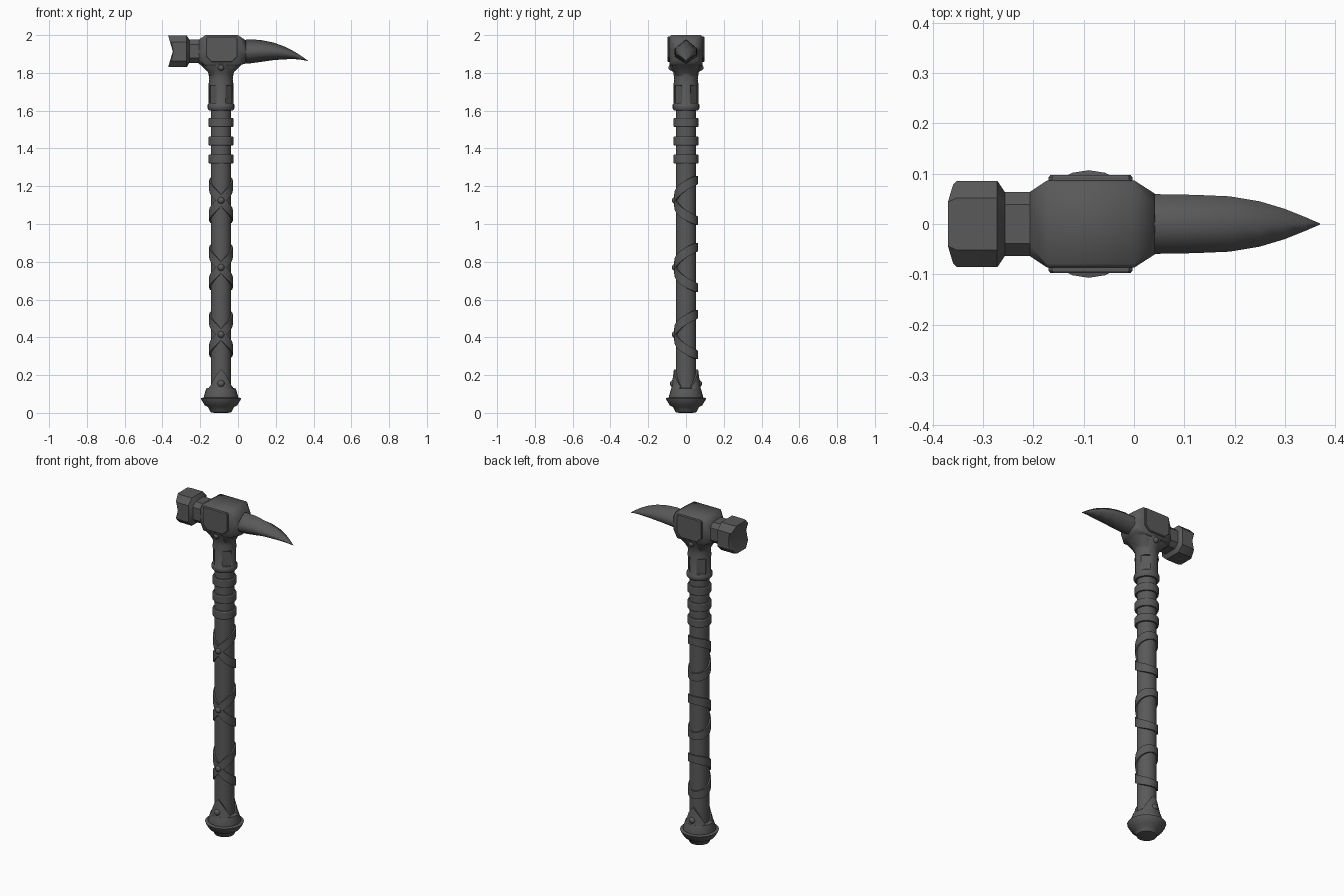
import bpy, bmesh
from math import sin, cos, pi, radians

if "Cube" in bpy.data.objects:
    bpy.data.objects.remove(bpy.data.objects["Cube"])

CX = -0.09  # handle axis
IRON = bpy.data.materials.new("dark_iron")
IRON.diffuse_color = (.1, .1, .1, 1)
IRON.use_nodes = True
IRON.node_tree.nodes["Principled BSDF"].inputs["Base Color"].default_value = IRON.diffuse_color


def finish(name, bm, angle=30):
    bmesh.ops.remove_doubles(bm, verts=bm.verts, dist=1e-5)
    bmesh.ops.recalc_face_normals(bm, faces=bm.faces)
    me = bpy.data.meshes.new(name)
    bm.to_mesh(me)
    bm.free()
    me.materials.append(IRON)
    ob = bpy.data.objects.new(name, me)
    bpy.context.collection.objects.link(ob)
    bpy.ops.object.select_all(action='DESELECT')
    ob.select_set(True)
    bpy.context.view_layer.objects.active = ob
    bpy.ops.object.shade_smooth_by_angle(angle=radians(angle))
    return ob


def loft(name, rings, angle=30):
    """Skin a row of equal-length point rings and cap both ends."""
    bm = bmesh.new()
    vs = [[bm.verts.new(p) for p in r] for r in rings]
    n = len(vs[0])
    for a, b in zip(vs, vs[1:]):
        for i in range(n):
            j = (i + 1) % n
            bm.faces.new((a[i], a[j], b[j], b[i]))
    bm.faces.new(vs[0])
    bm.faces.new(vs[-1])
    return finish(name, bm, angle)


def polar(r, t, z):
    return (CX + r * sin(t), -r * cos(t), z)


def lathe(name, profile, n=24, angle=30):
    return loft(name, [[polar(r, 2 * pi * i / n, z) for i in range(n)]
                       for r, z in profile], angle)


def strip(name, fn, n, r0, r_lo, r_hi):
    """Band hugging the handle; fn(u) gives angle, lower z, upper z."""
    rings = []
    for i in range(n + 1):
        t, lo, hi = fn(i / n)
        rings.append([polar(r0, t, lo), polar(r_lo, t, lo),
                      polar(r_hi, t, hi), polar(r0, t, hi)])
    return loft(name, rings)


def rivet(name, y, z, r):
    bm = bmesh.new()
    bmesh.ops.create_uvsphere(bm, u_segments=12, v_segments=8, radius=r)
    bmesh.ops.translate(bm, verts=bm.verts, vec=(CX, y, z))
    finish(name, bm, 40)


def section(x, w, z0, z1, c):
    """Chamfered rectangle across x, with a middle point on each side."""
    m = (z0 + z1) / 2
    half = [(w - c, z0), (w, z0 + c), (w, m), (w, z1 - c), (w - c, z1)]
    return [(x, y, z) for y, z in half] + [(x, -y, z) for y, z in reversed(half)]


# Handle shaft and grip rings
lathe("shaft", [(.054, .06), (.054, 1.80)])
for i, z in enumerate((1.345, 1.44, 1.537)):
    lathe(f"grip_ring_{i}", [(.052, z - .024), (.063, z - .024), (.066, z - .019),
                             (.066, z + .019), (.063, z + .024), (.052, z + .024)])

# Pommel
lathe("pommel", [(.035, 0), (.055, .004), (.068, .03), (.086, .04), (.103, .068),
                 (.107, .078), (.09, .082), (.09, .09), (.078, .13), (.052, .132)], 20, 50)

# Pommel leaves, front and back
for side, s in (("front", 0), ("back", pi)):
    def leaf(u, s=s):
        t = (2 * u - 1) * radians(65)
        return t + s, .125, .133 + .097 * (1 - abs(2 * u - 1) ** 1.2)
    strip(f"pommel_leaf_{side}", leaf, 16, .05, .078, .064)
for y in (-1, 1):
    rivet("pommel_rivet", y * .065, .155, .02)
    rivet("neck_rivet", y * .076, 1.828, .017)

# Crossed straps with a rivet at each crossing
for k, zc in enumerate((1.125, .77, .415)):
    for label, d in (("upper", 1), ("lower", -1)):
        def path(u, zc=zc, d=d):
            t = (2 * u - 1) * pi
            z = zc + d * .108 * abs(sin(t / 2)) ** .9
            h = .022 + .008 * abs(cos(t / 2))
            return t, z - h, z + h
        strip(f"strap_{label}_{k}", path, 40, .05, .0625, .0625)
    rivet(f"strap_rivet_{k}", -.056, zc, .019)

# Neck socket flaring into the head, with four diagonal windows
neck = lathe("neck_socket", [(.05, 1.602), (.064, 1.602), (.071, 1.612), (.071, 1.63),
                             (.066, 1.638), (.066, 1.74), (.062, 1.765), (.067, 1.80),
                             (.083, 1.83), (.088, 1.845), (.075, 1.87)], 24, 40)
for k in range(4):
    bm = bmesh.new()
    bmesh.ops.create_cube(bm, size=1)
    a = pi / 4 + k * pi / 2
    for v in bm.verts:
        r, w = .077 + v.co.x * .044, v.co.y * .05
        v.co = (CX + r * cos(a) - w * sin(a), r * sin(a) + w * cos(a),
                1.687 + v.co.z * .092)
    cutter = finish("window_cutter", bm)
    cutter.hide_render = True
    mod = neck.modifiers.new("window", 'BOOLEAN')
    mod.operation, mod.solver, mod.object = 'DIFFERENCE', 'EXACT', cutter
    bpy.context.view_layer.objects.active = neck
    bpy.ops.object.modifier_apply(modifier="window")
    bpy.data.objects.remove(cutter)

# Head block
loft("head_block", [section(*p) for p in (
    (-.207, .064, 1.853, 1.976, .022), (-.172, .087, 1.838, 2.0, .008),
    (0, .087, 1.838, 2.0, .008), (.042, .06, 1.85, 1.972, .024))], 50)

# Flared transition from the neck to the head ends
loft("head_gusset", [
    [(CX + x * a, y * b, z) for x, y in ((-1, -.5), (-.7, -1), (.7, -1), (1, -.5),
                                        (1, .5), (.7, 1), (-.7, 1), (-1, .5))]
    for a, b, z in ((.058, .05, 1.78), (.072, .062, 1.808), (.1, .075, 1.835),
                    (.128, .075, 1.858))], 50)

# Side plates
plate = [(-.163, 1.992), (-.01, 1.992), (-.003, 1.985), (-.003, 1.885), (-.033, 1.857),
         (-.14, 1.857), (-.17, 1.885), (-.17, 1.985)]
for label, s in (("front", -1), ("back", 1)):
    loft(f"side_plate_{label}", [
        [(-.087 + (x + .087) * k, s * y, 1.925 + (z - 1.925) * k) for x, z in plate]
        for y, k in ((.08, 1), (.093, 1), (.097, .96))], 20)

# Striking face with a V notch across the front
face = [section(*p) for p in (
    (-.2, .064, 1.853, 1.976, .025), (-.257, .064, 1.853, 1.976, .025),
    (-.272, .086, 1.83, 1.998, .034), (-.352, .086, 1.83, 1.998, .034),
    (-.37, .078, 1.83, 1.998, .034))]
mid = 1.914
face[-2] = [(-.342 if abs(z - mid) < .01 else x, y, z) for x, y, z in face[-2]]
face[-1] = [(-.345 - .025 * abs(z - mid) / .084, y, z) for x, y, z in face[-1]]
face.append([(-.345, y * .98, mid + (z - mid) * .01) for x, y, z in face[-1]])
loft("hammer_face", face, 40)

# Curved pick: six-sided section tapering to the tip
pick = [(.02, .06, 1.848, 1.972), (.06, .059, 1.85, 1.978), (.12, .058, 1.858, 1.974),
        (.19, .055, 1.868, 1.96), (.25, .045, 1.872, 1.938), (.3, .03, 1.873, 1.912),
        (.34, .014, 1.869, 1.886), (.37, .001, 1.863, 1.865)]
loft("pick", [[(x, 0, a), (x, w, a + .3 * (b - a)), (x, w, a + .62 * (b - a)), (x, 0, b),
               (x, -w, a + .62 * (b - a)), (x, -w, a + .3 * (b - a))]
              for x, w, a, b in pick], 80)
